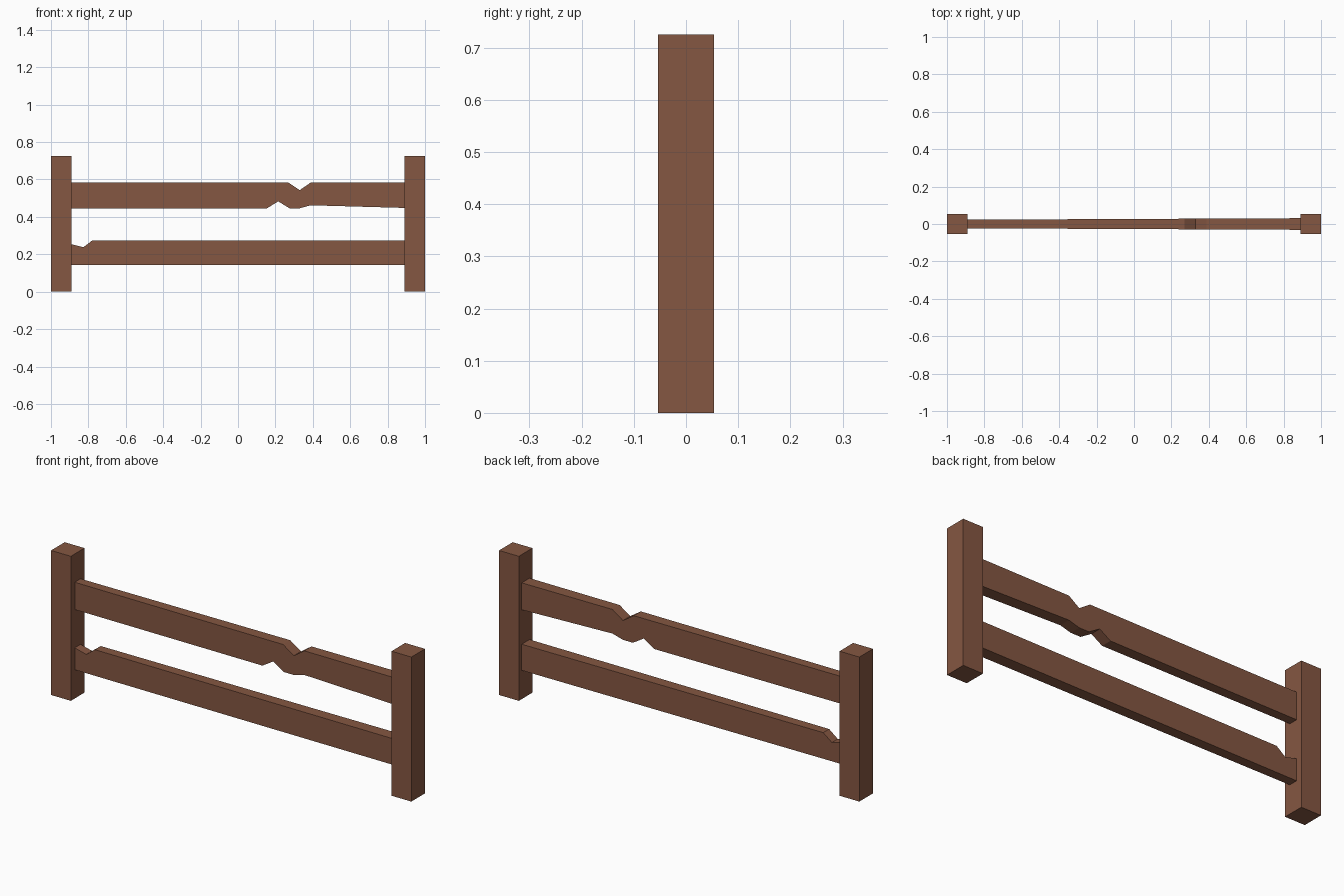
import bpy, bmesh

if "Cube" in bpy.data.objects:
    bpy.data.objects.remove(bpy.data.objects["Cube"])

wood = bpy.data.materials.new("brown wood")
wood.diffuse_color = (0.235, 0.095, 0.054, 1)
wood.use_nodes = True
wood.node_tree.nodes["Principled BSDF"].inputs["Base Color"].default_value = wood.diffuse_color

POST_IN, POST_HALF, HEIGHT = 0.89, 0.054, 0.725


def prism(name, outline, half_depth):
    """Solid from an x-z outline; half_depth(x) gives the thickness along y."""
    bm = bmesh.new()
    front = [bm.verts.new((x, -half_depth(x), z)) for x, z in outline]
    back = [bm.verts.new((x, half_depth(x), z)) for x, z in outline]
    bm.faces.new(front)
    bm.faces.new(back[::-1])
    n = len(outline)
    for i in range(n):
        j = (i + 1) % n
        bm.faces.new((front[j], front[i], back[i], back[j]))
    bmesh.ops.recalc_face_normals(bm, faces=bm.faces)
    mesh = bpy.data.meshes.new(name)
    bm.to_mesh(mesh)
    bm.free()
    mesh.materials.append(wood)
    obj = bpy.data.objects.new(name, mesh)
    bpy.context.collection.objects.link(obj)
    return obj


def rail_depth(x):
    # rails get slightly thicker towards the right post
    return 0.027 + 0.0045 * x


# Square end posts
for side, name in ((-1, "left_post"), (1, "right_post")):
    a, b = sorted((side * POST_IN, side * 1.0))
    prism(name, [(a, 0), (b, 0), (b, HEIGHT), (a, HEIGHT)], lambda x: POST_HALF)

# Upper rail, chipped above and below right of the middle
prism("upper_rail", [
    (-POST_IN, 0.446), (0.155, 0.446), (0.215, 0.483), (0.275, 0.446),
    (0.33, 0.446), (0.388, 0.462), (POST_IN, 0.448),
    (POST_IN, 0.583), (0.388, 0.583), (0.33, 0.543), (0.27, 0.583),
    (-POST_IN, 0.583)], rail_depth)

# Lower rail, chipped at its upper left end
prism("lower_rail", [
    (-POST_IN, 0.144), (POST_IN, 0.144), (POST_IN, 0.275),
    (-0.778, 0.275), (-0.826, 0.238), (-POST_IN, 0.254)], rail_depth)
